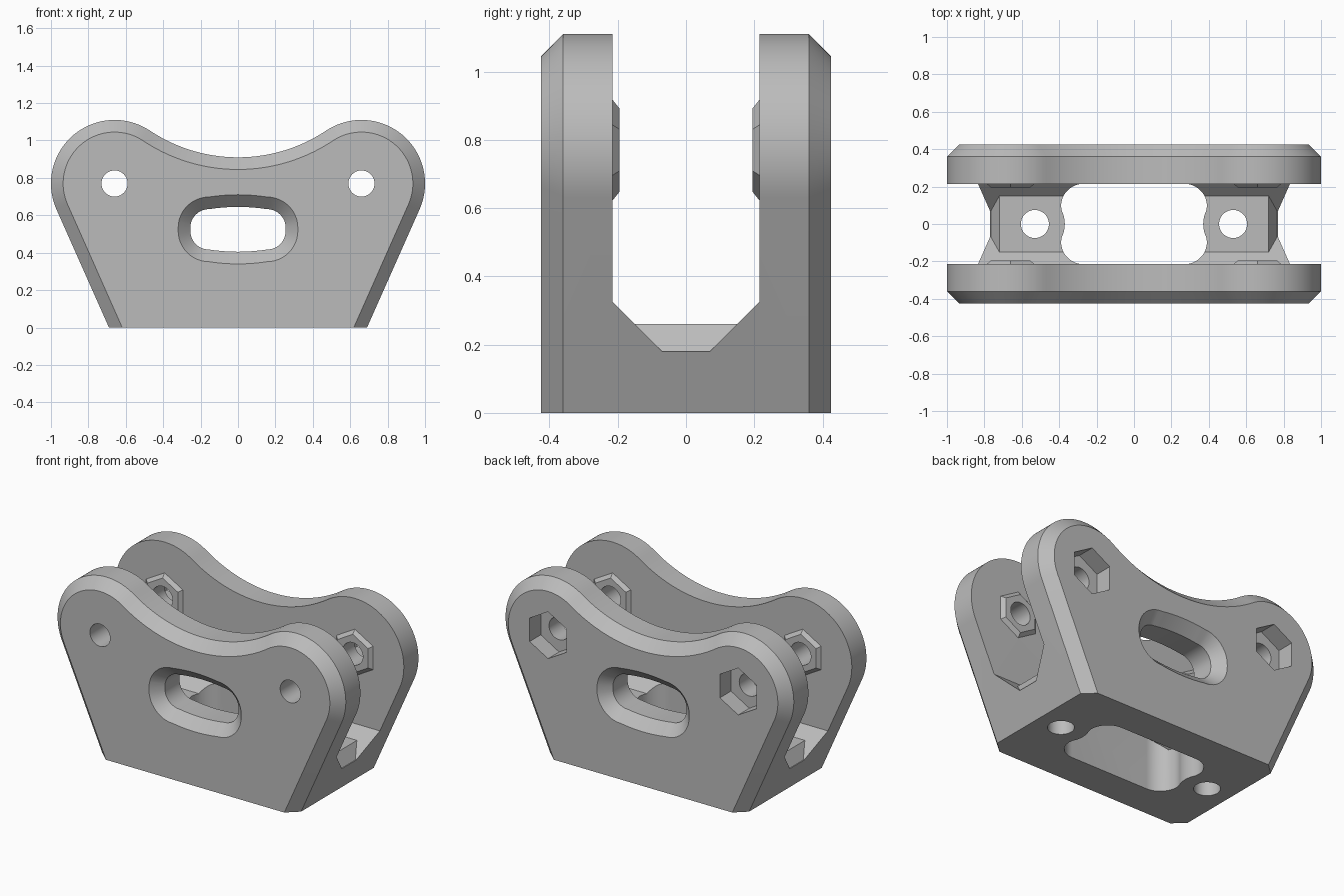
import bpy, bmesh
from math import sin, cos, pi, atan2, acos, asin, hypot, radians

if "Cube" in bpy.data.objects:
    bpy.data.objects.remove(bpy.data.objects["Cube"])

grey = bpy.data.materials.new("plain grey")
grey.use_nodes = True
grey.diffuse_color = (0.5, 0.5, 0.5, 1)
grey.node_tree.nodes["Principled BSDF"].inputs["Base Color"].default_value = (0.5, 0.5, 0.5, 1)

LOBE_X, LOBE_Z, LOBE_R = 0.66, 0.77, 0.34
FOOT_X, SADDLE_Z = 0.69, 0.91
INNER_Y, CHAMFER_Y, OUTER_Y = 0.215, 0.36, 0.425
CHAMFER = 0.065


def make_object(name, bm):
    bmesh.ops.recalc_face_normals(bm, faces=bm.faces)
    mesh = bpy.data.meshes.new(name)
    bm.to_mesh(mesh)
    bm.free()
    mesh.materials.append(grey)
    obj = bpy.data.objects.new(name, mesh)
    bpy.context.collection.objects.link(obj)
    return obj


def loft(name, sections, place):
    """Skin a list of (depth, outline) sections; place maps (u, v, depth) to xyz."""
    bm = bmesh.new()
    rings = [[bm.verts.new(place(u, v, d)) for u, v in line] for d, line in sections]
    n = len(rings[0])
    for a, b in zip(rings, rings[1:]):
        for i in range(n):
            j = (i + 1) % n
            bm.faces.new((a[i], a[j], b[j], b[i]))
    bm.faces.new(rings[0])
    bm.faces.new(rings[-1])
    return make_object(name, bm)


def along_y(u, v, d):
    return (u, d, v)


def along_z(u, v, d):
    return (u, v, d)


def along_x(u, v, d):
    return (d, u, v)


def arc(cx, cy, r, start, end, steps):
    return [(cx + r * cos(start + (end - start) * i / steps),
             cy + r * sin(start + (end - start) * i / steps)) for i in range(steps + 1)]


def polygon(cx, cy, r, sides, turn=0.0):
    return arc(cx, cy, r, turn, turn + 2 * pi, sides)[:-1]


def mirrored(half):
    return half + [(-u, v) for u, v in reversed(half)]


def combine(body, tool, operation="DIFFERENCE"):
    tool.hide_render = True
    mod = body.modifiers.new("cut", "BOOLEAN")
    mod.operation, mod.solver, mod.object = operation, "EXACT", tool
    bpy.context.view_layer.objects.active = body
    bpy.ops.object.modifier_apply(modifier=mod.name)
    bpy.data.objects.remove(tool)


# Bracket outline: tapered foot, round lobes and a tangent saddle between them
rise = SADDLE_Z - LOBE_Z
SADDLE_R = (LOBE_X ** 2 + rise ** 2 - LOBE_R ** 2) / (2 * (LOBE_R - rise))
side_dir = atan2(-LOBE_Z, FOOT_X - LOBE_X) + acos(LOBE_R / hypot(LOBE_Z, FOOT_X - LOBE_X))
join_dir = atan2(rise + SADDLE_R, -LOBE_X)


def bracket_outline(inset):
    r = LOBE_R - inset
    foot = LOBE_X + (r + LOBE_Z * sin(side_dir)) / cos(side_dir)
    lobe = arc(LOBE_X, LOBE_Z, r, side_dir, join_dir, 40)
    saddle = arc(0, SADDLE_Z + SADDLE_R, SADDLE_R + inset, join_dir - pi, -pi / 2, 20)
    half = [(foot, 0)] + lobe + saddle[1:-1]
    return mirrored(half)


body = loft("bracket_body", [(-OUTER_Y, bracket_outline(CHAMFER)), (-CHAMFER_Y, bracket_outline(0)),
                             (CHAMFER_Y, bracket_outline(0)), (OUTER_Y, bracket_outline(CHAMFER))], along_y)

# Channel between the two side plates
channel = mirrored([(0.15, 0.26), (INNER_Y, 0.325), (INNER_Y, 1.3)])
combine(body, loft("channel_cutter", [(-1.2, channel), (1.2, channel)], along_x))

# Sloped ends of the channel floor
for side in (-1, 1):
    bm = bmesh.new()
    for step in (-0.04, 0.08):
        for y in (-1, 1):
            for x in (0.72 + step * 0.045 / 0.08, 1.2):
                bm.verts.new((side * x, y * (0.15 - step), 0.26 - step))
    bmesh.ops.convex_hull(bm, input=bm.verts)
    combine(body, make_object("floor_end_cutter", bm))

# Window through the base, pinched around the screw holes
SCREW_X = 0.53
bump = asin(0.07 / 0.16)
right = (arc(0.27, -0.095, 0.12, -pi / 2, 0, 12)
         + arc(SCREW_X, 0, 0.16, pi + bump, pi - bump, 10)
         + arc(0.27, 0.095, 0.12, 0, pi / 2, 12))
window = mirrored(right)
combine(body, loft("base_window_cutter", [(-0.2, window), (0.4, window)], along_z))

# Screw holes in the base
for x in (-SCREW_X, SCREW_X):
    hole = polygon(x, 0, 0.075, 40)
    combine(body, loft("screw_hole_cutter", [(-0.2, hole), (0.6, hole)], along_z))


# Countersunk slot through both plates
def slot_outline(grow):
    corner = arc(0.155, 0.008, 0.1 + grow, 0, pi / 2, 12)
    crown = [(x, 0.12 + grow - 0.012 * (x / 0.155) ** 2) for x in (0.12, 0.08, 0.04, 0)]
    quarter = corner + crown
    upper = quarter + [(-u, v) for u, v in reversed(quarter[:-1])]
    return [(u, v + 0.525) for u, v in upper + [(-u, -v) for u, v in upper]]


flare = CHAMFER + 0.02
combine(body, loft("slot_cutter", [(-OUTER_Y - 0.02, slot_outline(flare)), (-CHAMFER_Y, slot_outline(0)),
                                   (CHAMFER_Y, slot_outline(0)), (OUTER_Y + 0.02, slot_outline(flare))], along_y))

for x in (-LOBE_X, LOBE_X):
    # Tapered hexagonal bosses on the inner faces
    wide = polygon(x, LOBE_Z, 0.147, 6, pi / 2)
    narrow = polygon(x, LOBE_Z, 0.122, 6, pi / 2)
    for side in (-1, 1):
        combine(body, loft("hex_boss", [(side * 0.25, wide), (side * INNER_Y, wide),
                                        (side * 0.195, narrow)], along_y), "UNION")
    # Hexagonal nut pocket in the back face
    combine(body, loft("nut_pocket_cutter", [(0.315, wide), (0.6, wide)], along_y))
    # Bolt hole through both plates
    bolt = polygon(x, LOBE_Z, 0.07, 40)
    combine(body, loft("bolt_hole_cutter", [(-0.6, bolt), (0.6, bolt)], along_y))

bpy.ops.object.select_all(action="DESELECT")
body.select_set(True)
bpy.context.view_layer.objects.active = body
bpy.ops.object.shade_smooth_by_angle(angle=radians(25))
